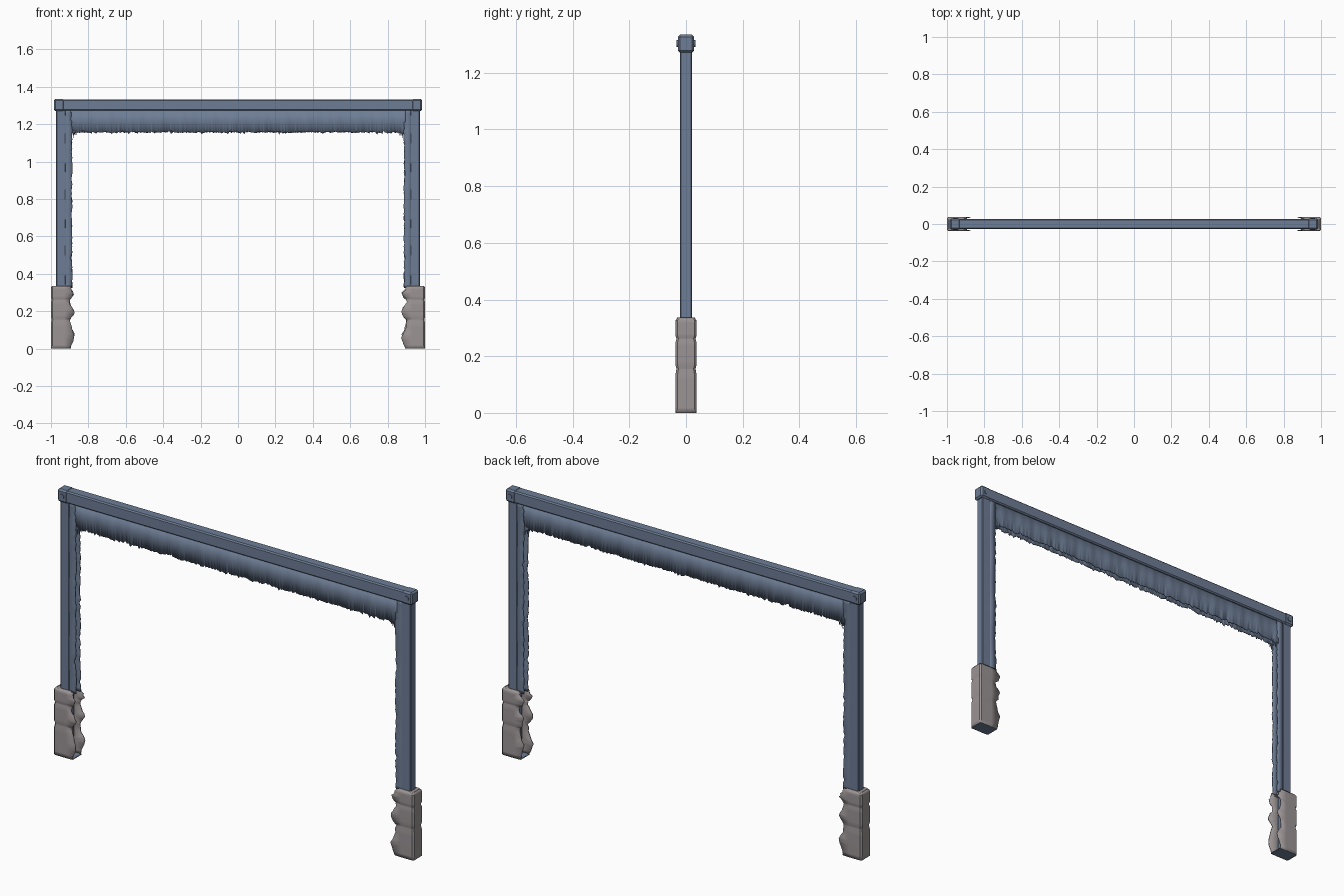
import bpy, bmesh, math, random

if "Cube" in bpy.data.objects:
    bpy.data.objects.remove(bpy.data.objects["Cube"])

random.seed(7)


def material(name, rgb):
    m = bpy.data.materials.new(name)
    m.diffuse_color = (*rgb, 1)
    m.use_nodes = True
    m.node_tree.nodes["Principled BSDF"].inputs["Base Color"].default_value = m.diffuse_color
    return m


BLUE = material("slate blue paint", (0.155, 0.205, 0.30))
GREY = material("warm grey stone", (0.33, 0.295, 0.30))


def finish(name, bm, mat, smooth=None):
    bmesh.ops.recalc_face_normals(bm, faces=bm.faces)
    me = bpy.data.meshes.new(name)
    bm.to_mesh(me)
    bm.free()
    me.materials.append(mat)
    ob = bpy.data.objects.new(name, me)
    bpy.context.collection.objects.link(ob)
    if smooth:
        bpy.ops.object.select_all(action='DESELECT')
        ob.select_set(True)
        bpy.context.view_layer.objects.active = ob
        bpy.ops.object.shade_smooth_by_angle(angle=math.radians(smooth))
    return ob


def box(name, lo, hi, mat, bevel=0.0):
    bm = bmesh.new()
    bmesh.ops.create_cube(bm, size=1)
    for v in bm.verts:
        for i in range(3):
            v.co[i] = (lo[i] + hi[i]) / 2 + v.co[i] * (hi[i] - lo[i])
    if bevel:
        bmesh.ops.bevel(bm, geom=bm.edges[:], offset=bevel, segments=1, affect='EDGES')
    return finish(name, bm, mat)


def skin(bm, rows):
    """Join rows of points into a quad sheet."""
    grid = [[bm.verts.new(p) for p in row] for row in rows]
    for a, b in zip(grid, grid[1:]):
        for i in range(len(a) - 1):
            bm.faces.new((a[i], a[i + 1], b[i + 1], b[i]))


def thicken(ob, t):
    mod = ob.modifiers.new("thickness", 'SOLIDIFY')
    mod.thickness = t
    mod.offset = 0


# Lintel with heavier end caps
box("top_beam", (-0.97, -0.027, 1.273), (0.97, 0.027, 1.333), BLUE, 0.006)

for side, s in (("left", -1), ("right", 1)):
    def sbox(name, x0, x1, y0, y1, z0, z1, mat, bevel=0.0):
        xs = sorted((s * x0, s * x1))
        box(side + "_" + name, (xs[0], y0, z0), (xs[1], y1, z1), mat, bevel)

    sbox("beam_end_cap", 0.928, 0.985, -0.029, 0.029, 1.271, 1.335, BLUE, 0.008)
    sbox("post", 0.922, 0.973, -0.021, 0.021, 0.004, 1.28, BLUE, 0.004)
    sbox("base_underside", 0.893, 0.995, -0.034, 0.034, 0.0, 0.004, BLUE)
    sbox("base_top", 0.91, 0.99, -0.031, 0.031, 0.325, 0.335, GREY)

    # Bolts through the beam ends
    bm = bmesh.new()
    bmesh.ops.create_cone(bm, cap_ends=True, segments=16, radius1=0.012,
                          radius2=0.012, depth=0.066)
    for v in bm.verts:
        x, y, z = v.co
        v.co = (s * 0.957 + x, z, 1.303 + y)
    finish(side + "_bolt", bm, BLUE, 30)

    # Torn wall strips along the inner side of the post, front and back
    for face, y in (("front", -0.017), ("back", 0.017)):
        bm = bmesh.new()
        rows = []
        for i in range(61):
            z = 0.325 + i / 60 * 0.95
            tear = random.uniform(-0.003, 0.003)
            if random.random() < 0.06:
                tear += 0.006
            wave = 0.0015 * math.sin(z * 21)
            rows.append([(s * 0.93, y, z), (s * 0.908, y + wave, z),
                         (s * (0.888 + tear), y + wave, z)])
        skin(bm, rows)
        thicken(finish(side + "_torn_strip_" + face, bm, BLUE, 30), 0.004)

    # Three-course stone sleeve, wrapped round the post, torn open inside
    bm = bmesh.new()
    rows = []
    courses = (0.0, 0.155, 0.262, 0.335)
    for z0, z1 in zip(courses, courses[1:]):
        n = 8
        for i in range(n + 1):
            t = i / n
            z = z0 + (z1 - z0) * t
            z += 0.0015 * ((i == 0 and z0 > 0) - (i == n and z1 < 0.335))
            d = 0.003 if (i == n or (i == 0 and z0 > 0)) else 0.0
            if z1 == 0.335 and i == n:
                d = 0.006
            edge = [0.888 + 0.011 * math.cos(t * math.tau + 0.6)
                    + random.uniform(-0.006, 0.006) for _ in (0, 1)]
            xo, yo, c = 0.998 - d, 0.035 - d, 0.006
            rows.append([(s * x, y, z) for x, y in (
                (edge[0], -yo + 0.001), (0.93, -yo), (xo - c, -yo), (xo, -yo + c),
                (xo, yo - c), (xo - c, yo), (0.93, yo), (edge[1], yo - 0.001))])
    skin(bm, rows)
    thicken(finish(side + "_stone_base", bm, GREY, 35), 0.004)

# Ragged wall hanging below the lintel: one skin on each side
for face, y in (("front", -0.016), ("back", 0.014)):
    bm = bmesh.new()
    top, mid, low = [], [], []
    n = 260
    for i in range(n + 1):
        x = -0.895 + 1.79 * i / n
        end = max(0.0, (abs(x) - 0.855) / 0.04)
        z = 1.157 + random.uniform(-0.004, 0.004) - 0.016 * end * random.random()
        if random.random() < 0.07:
            z -= random.uniform(0.004, 0.01)
        if random.random() < 0.05:
            z += 0.008
        wave = 0.0025 * math.sin(x * 47) + 0.0015 * math.sin(x * 113 + 1)
        top.append((x, y, 1.278))
        mid.append((x, y + wave * 0.6, 1.22))
        low.append((x, y + wave, z))
    skin(bm, [top, mid, low])
    thicken(finish("ragged_hanging_" + face, bm, BLUE, 35), 0.004)

    # Corner shreds where the hanging meets the posts
    for side, s in (("left", -1), ("right", 1)):
        bm = bmesh.new()
        for k in range(4):
            x = s * (0.888 - k * 0.009)
            tip = 1.118 + k * 0.008 + random.uniform(-0.005, 0.005)
            bm.faces.new([bm.verts.new(p) for p in (
                (x - 0.005, y, 1.165), (x + 0.005, y, 1.165), (x + s * 0.002, y, tip))])
        thicken(finish(side + "_shreds_" + face, bm, BLUE), 0.003)
